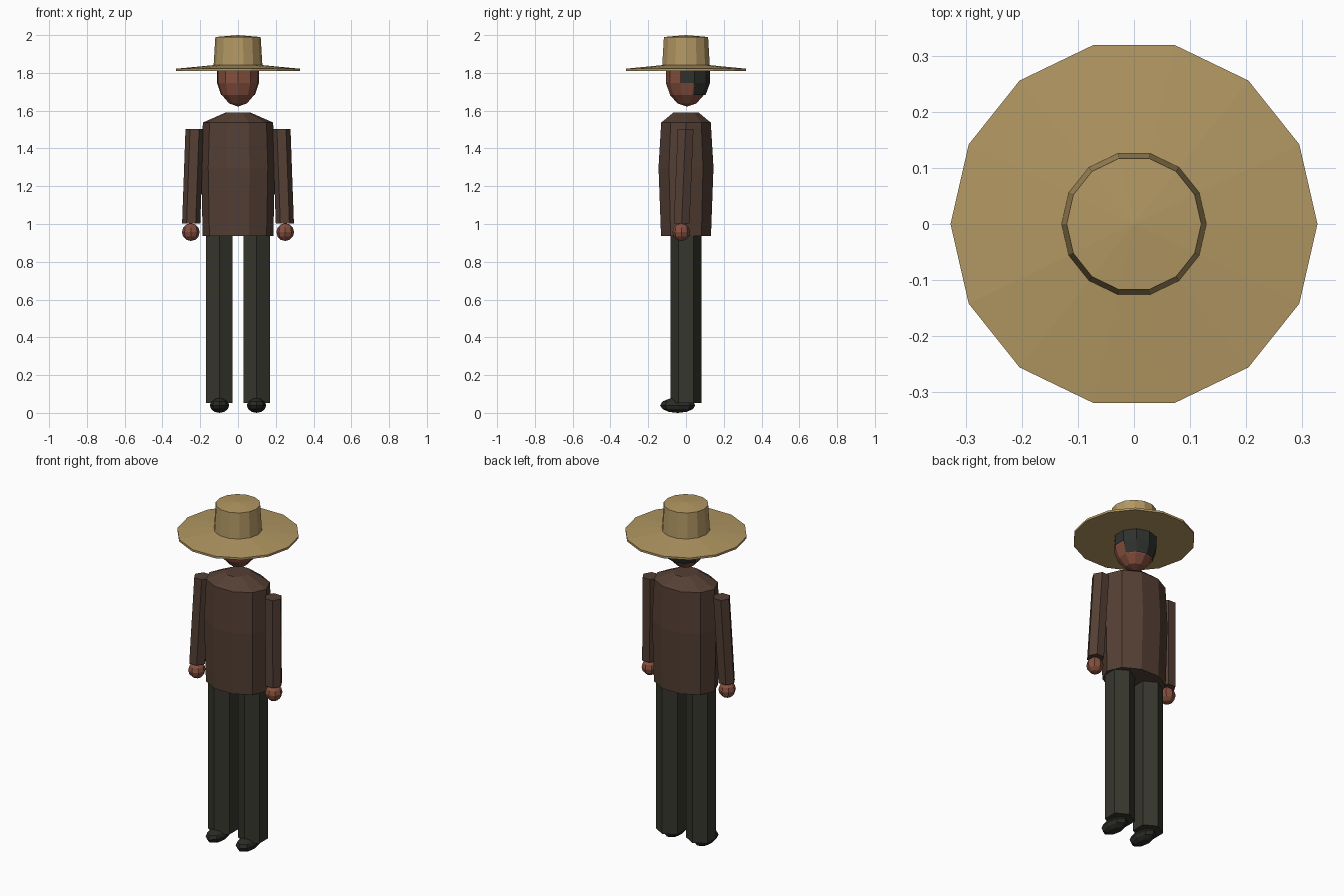
import bpy, bmesh, math
from mathutils import Vector

if "Cube" in bpy.data.objects:
    bpy.data.objects.remove(bpy.data.objects["Cube"])


def material(name, rgb):
    m = bpy.data.materials.new(name)
    lin = [((c / 255 + 0.055) / 1.055) ** 2.4 for c in rgb]
    m.diffuse_color = (*lin, 1)
    m.use_nodes = True
    m.node_tree.nodes["Principled BSDF"].inputs["Base Color"].default_value = m.diffuse_color
    return m


straw = material("straw", (178, 151, 98))
cloth = material("brown_cloth", (84, 63, 52))
skin = material("skin", (134, 80, 62))
trouser = material("dark_trouser", (54, 54, 45))
leather = material("shoe_leather", (42, 43, 38))
hair_mat = material("dark_hair", (46, 49, 45))


def loft(name, mat, rings, sides, phase=0.0, keep=None):
    """Skin elliptical rings (cx, cy, z, rx, ry), bottom to top, with capped ends."""
    bm = bmesh.new()
    loops = []
    for cx, cy, z, rx, ry in rings:
        loops.append([bm.verts.new((cx + rx * math.cos(phase + math.tau * i / sides),
                                    cy + ry * math.sin(phase + math.tau * i / sides), z))
                      for i in range(sides)])
    for a, b in zip(loops, loops[1:]):
        for i in range(sides):
            j = (i + 1) % sides
            bm.faces.new((a[i], a[j], b[j], b[i]))
    bm.faces.new(loops[0][::-1])
    bm.faces.new(loops[-1])
    bmesh.ops.remove_doubles(bm, verts=bm.verts, dist=1e-5)
    bmesh.ops.recalc_face_normals(bm, faces=bm.faces)
    if keep:
        drop = [f for f in bm.faces if not keep(f.calc_center_median())]
        bmesh.ops.delete(bm, geom=drop, context='FACES')
    me = bpy.data.meshes.new(name)
    bm.to_mesh(me)
    bm.free()
    me.materials.append(mat)
    ob = bpy.data.objects.new(name, me)
    bpy.context.scene.collection.objects.link(ob)
    return ob


def ellipsoid(name, mat, c, r, sides, bands, keep=None):
    rings = []
    for k in range(bands + 1):
        a = -math.pi / 2 + math.pi * k / bands
        s = math.cos(a) if 0 < k < bands else 0
        rings.append((c[0], c[1], c[2] + r[2] * math.sin(a), r[0] * s, r[1] * s))
    return loft(name, mat, rings, sides, math.pi / 2, keep)


# Hat: wide brim and tapered crown with a slightly domed top
loft("hat_brim", straw, [(0, 0, 1.81, 0.327, 0.327), (0, 0, 1.822, 0.327, 0.327),
                         (0, 0, 1.842, 0.12, 0.12)], 14)
loft("hat_crown", straw, [(0, 0, 1.825, 0.13, 0.13), (0, 0, 1.99, 0.12, 0.12),
                          (0, 0, 2.0, 0, 0)], 14)

# Head
ellipsoid("head", skin, (0, 0.005, 1.782), (0.114, 0.114, 0.16), 10, 7)

# Hair: open shell, stepped lower towards the back
HC, HR = Vector((0, 0.01, 1.783)), 0.12


def hair_rule(p):
    d = p - HC
    if d.z > 0.03:
        return True
    if d.z > -0.03:
        return d.y > -0.05 * HR
    return d.z > -0.08 and d.y > 0.3 * HR


ellipsoid("hair", hair_mat, HC, (HR, HR, 0.16), 10, 7, hair_rule)

# Torso
loft("torso", cloth, [(0, 0, 0.937, 0.187, 0.139), (0, 0, 1.30, 0.195, 0.153),
                      (0, 0, 1.537, 0.186, 0.138), (0, 0, 1.59, 0.066, 0.07)], 10)

# Limbs, one of each per side
for side, s in (("left", 1), ("right", -1)):
    loft(side + "_arm", cloth, [(s * 0.248, -0.023, 1.002, 0.048, 0.048),
                                (s * 0.23, -0.002, 1.503, 0.048, 0.048)], 6)
    ellipsoid(side + "_hand", skin, (s * 0.25, -0.025, 0.957), (0.047, 0.047, 0.047), 8, 6)
    loft(side + "_leg", trouser, [(s * 0.098, 0, 0.053, 0.081, 0.081),
                                  (s * 0.098, 0, 0.95, 0.081, 0.081)], 6, math.pi / 2)
    ellipsoid(side + "_shoe", leather, (s * 0.098, -0.044, 0.04), (0.051, 0.093, 0.04), 8, 6)
